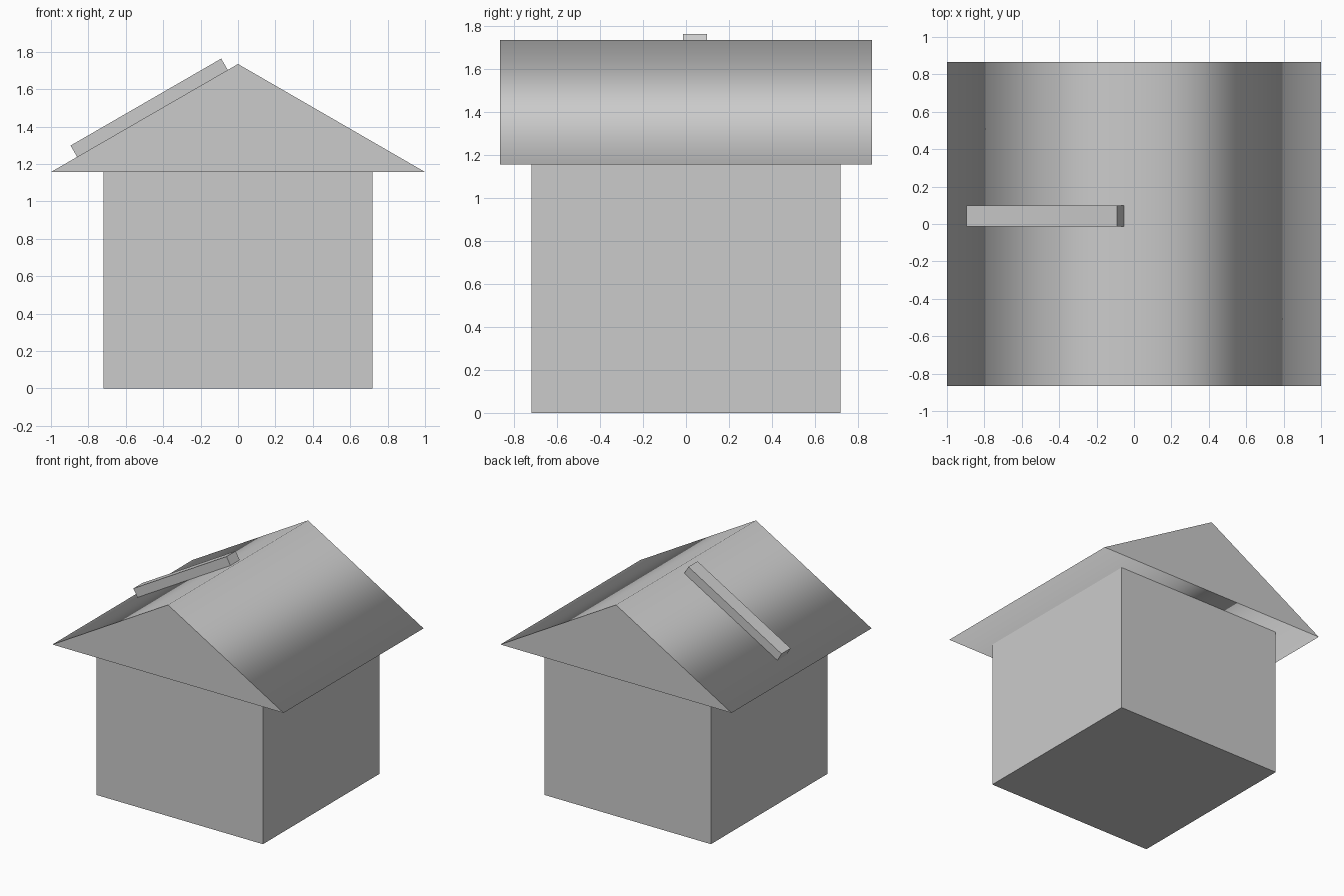
import bpy, bmesh
from math import radians, sin, cos, tan

if "Cube" in bpy.data.objects:
    bpy.data.objects.remove(bpy.data.objects["Cube"])

PITCH = radians(30)
EAVE_Z, HALF_DEPTH = 1.157, 0.865
RIDGE_Z = EAVE_Z + tan(PITCH)


def box(name, size, loc, rot=(0, 0, 0)):
    bpy.ops.mesh.primitive_cube_add(size=1, location=loc, rotation=rot)
    ob = bpy.context.object
    ob.name = name
    ob.scale = size
    return ob


# House walls
box("walls", (1.44, 1.44, EAVE_Z), (0, 0, EAVE_Z / 2))

# Roof: three-sided prism, smooth around its length with crisp gable ends
bm = bmesh.new()
profile = [(-1, EAVE_Z), (1, EAVE_Z), (0, RIDGE_Z)]
gable = bm.faces.new([bm.verts.new((x, -HALF_DEPTH, z)) for x, z in profile])
ext = bmesh.ops.extrude_face_region(bm, geom=[gable], use_keep_orig=True)
moved = [v for v in ext["geom"] if isinstance(v, bmesh.types.BMVert)]
bmesh.ops.translate(bm, verts=moved, vec=(0, 2 * HALF_DEPTH, 0))
bmesh.ops.recalc_face_normals(bm, faces=bm.faces)
for f in bm.faces:
    if len(f.verts) == 3:
        for e in f.edges:
            e.smooth = False
    else:
        f.smooth = True
mesh = bpy.data.meshes.new("roof")
bm.to_mesh(mesh)
bm.free()
bpy.context.collection.objects.link(bpy.data.objects.new("roof", mesh))

# Plain raised batten lying on the left slope
x, thick = -0.4575, 0.07
z = RIDGE_Z + x * tan(PITCH)
box("roof_batten", (0.93, 0.113, thick),
    (x - sin(PITCH) * thick / 2, 0.042, z + cos(PITCH) * thick / 2),
    (0, -PITCH, 0))
